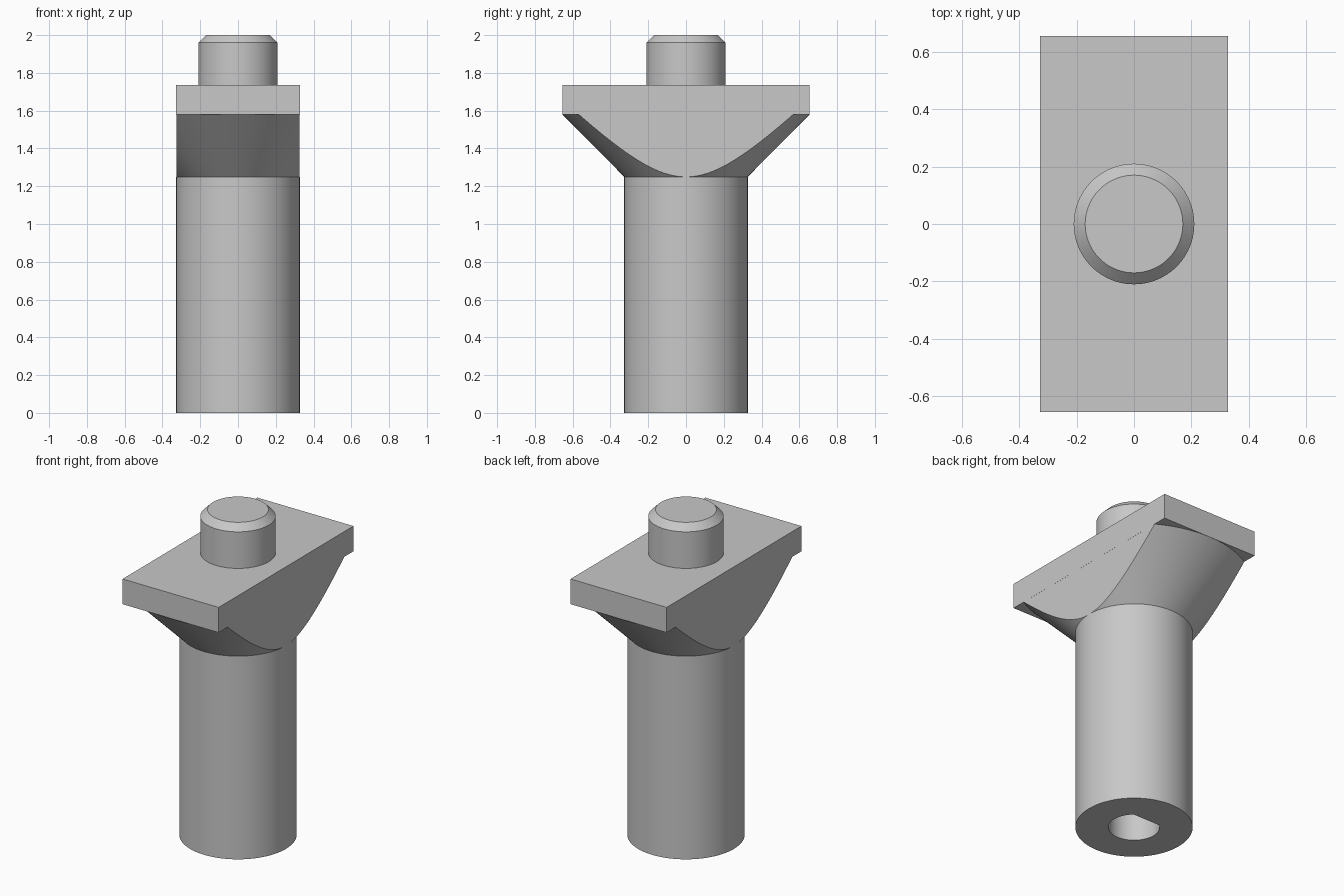
import bpy
import bmesh
from mathutils import Matrix, Vector

if "Cube" in bpy.data.objects:
    bpy.data.objects.remove(bpy.data.objects["Cube"], do_unlink=True)

R = 0.327            # shank radius and half width of the head
L = 0.655            # half length of the head
SHANK_TOP, SLAB_BOTTOM, SLAB_TOP = 1.25, 1.58, 1.735
SEGMENTS = 128

grey = bpy.data.materials.new("light_grey")
grey.use_nodes = True
colour = (0.58, 0.58, 0.58, 1)
grey.diffuse_color = colour
grey.node_tree.nodes["Principled BSDF"].inputs["Base Color"].default_value = colour


def add_frustum(bm, r1, r2, z1, z2):
    bmesh.ops.create_cone(bm, cap_ends=True, segments=SEGMENTS, radius1=r1, radius2=r2,
                          depth=z2 - z1, matrix=Matrix.Translation((0, 0, (z1 + z2) / 2)))


def trim(bm, point, normal):
    """Cut away everything beyond a plane and close the cut."""
    cut = bmesh.ops.bisect_plane(bm, geom=bm.verts[:] + bm.edges[:] + bm.faces[:],
                                 plane_co=point, plane_no=normal, clear_outer=True)
    edges = [e for e in cut["geom_cut"] if isinstance(e, bmesh.types.BMEdge)]
    bmesh.ops.holes_fill(bm, edges=edges, sides=0)


def finish(bm, name):
    bmesh.ops.recalc_face_normals(bm, faces=bm.faces)
    mesh = bpy.data.meshes.new(name)
    bm.to_mesh(mesh)
    bm.free()
    mesh.materials.append(grey)
    obj = bpy.data.objects.new(name, mesh)
    bpy.context.collection.objects.link(obj)
    return obj


def smooth(obj):
    bpy.ops.object.select_all(action="DESELECT")
    obj.select_set(True)
    bpy.context.view_layer.objects.active = obj
    bpy.ops.object.shade_smooth_by_angle(angle=0.4)


# Round shank
bm = bmesh.new()
add_frustum(bm, R, R, 0, SHANK_TOP)
shank = finish(bm, "shank")

# D-shaped socket cut up into the shank, flat towards the back
bm = bmesh.new()
add_frustum(bm, 0.143, 0.143, -0.1, 0.8)
trim(bm, Vector((0, 0.109, 0)), Vector((0, 1, 0)))
cutter = finish(bm, "socket_cutter")
cutter.hide_render = True
bpy.context.view_layer.objects.active = shank
socket = shank.modifiers.new("socket", "BOOLEAN")
socket.operation = "DIFFERENCE"
socket.solver = "EXACT"
socket.object = cutter
bpy.ops.object.modifier_apply(modifier=socket.name)
bpy.data.objects.remove(cutter, do_unlink=True)
smooth(shank)

# Flared neck: a cone trimmed flat on both sides
bm = bmesh.new()
add_frustum(bm, R, L, SHANK_TOP, SLAB_BOTTOM)
for side in (-1, 1):
    trim(bm, Vector((side * (R - 0.0004), 0, 0)), Vector((side, 0, 0)))
smooth(finish(bm, "flared_neck"))

# Rectangular slab
bm = bmesh.new()
height = SLAB_TOP - SLAB_BOTTOM
bmesh.ops.create_cube(bm, size=1, matrix=Matrix.Translation((0, 0, SLAB_BOTTOM + height / 2))
                      @ Matrix.Diagonal((2 * R, 2 * L, height, 1)))
finish(bm, "slab")

# Locating pin with a chamfered tip
bm = bmesh.new()
add_frustum(bm, 0.21, 0.21, SLAB_TOP - 0.02, 2)
rim = [e for e in bm.edges if all(v.co.z > 1.99 for v in e.verts)]
bmesh.ops.bevel(bm, geom=rim, offset=0.04, segments=1, affect="EDGES")
smooth(finish(bm, "pin"))
